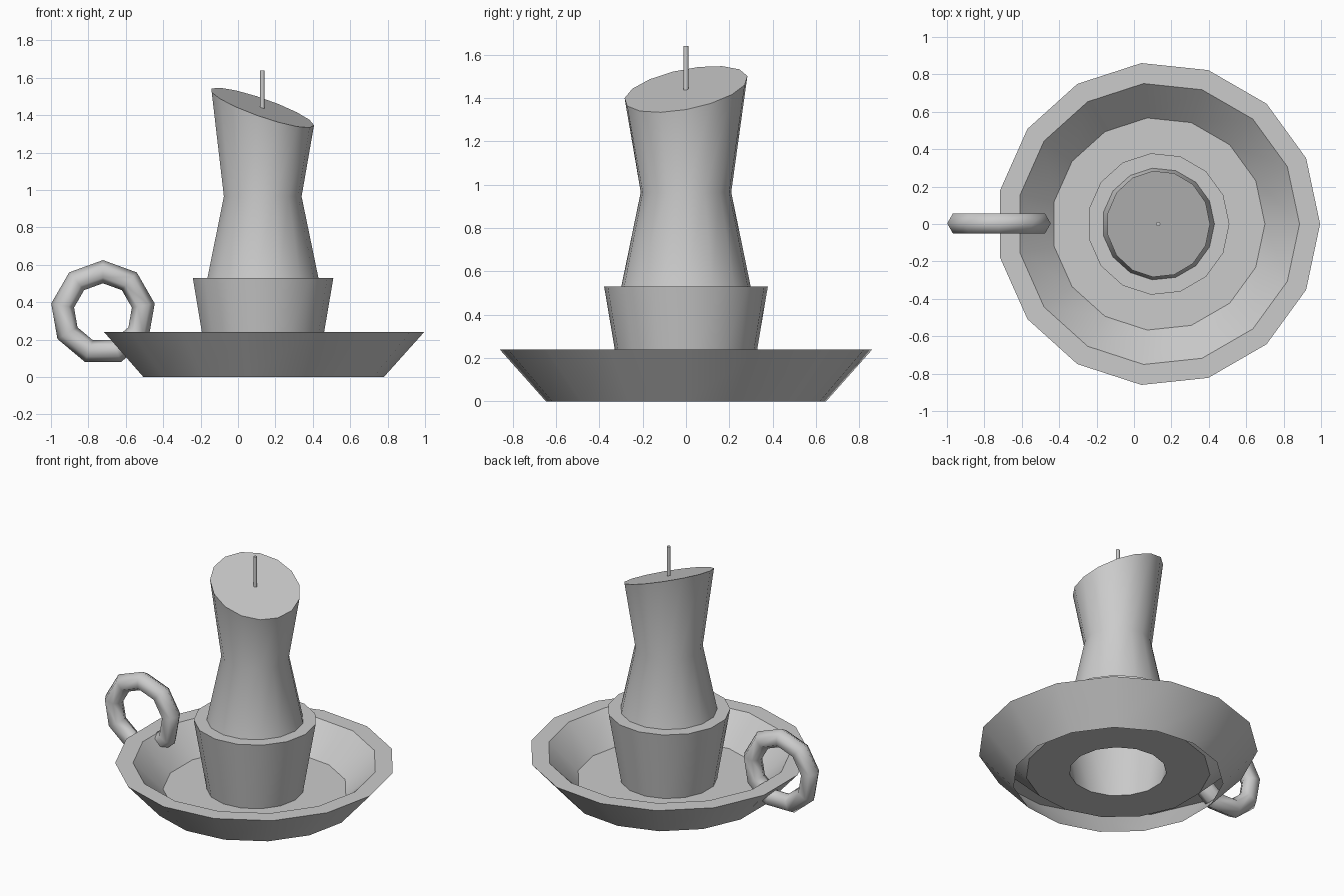
import bpy, math

if "Cube" in bpy.data.objects:
    bpy.data.objects.remove(bpy.data.objects["Cube"])

CX, SIDES = 0.13, 15


def lathe(name, profile, sides=SIDES, cap_top=False, tilt_top=None):
    """Sweep a (radius, z) profile around the vertical axis at x = CX."""
    verts, faces = [], []
    for k, (r, z) in enumerate(profile):
        for i in range(sides):
            a = 2 * math.pi * i / sides
            x, y = r * math.cos(a), r * math.sin(a)
            dz = 0
            if tilt_top and k == len(profile) - 1:
                x *= 0.97
                dz = tilt_top[0] * x + tilt_top[1] * y
            verts.append((CX + x, y, z + dz))
    for k in range(len(profile) - 1):
        for i in range(sides):
            j = (i + 1) % sides
            a, b = k * sides, (k + 1) * sides
            faces.append((a + i, a + j, b + j, b + i))
    if cap_top:
        faces.append(tuple(range((len(profile) - 1) * sides, len(profile) * sides)))
    mesh = bpy.data.meshes.new(name)
    mesh.from_pydata(verts, [], faces)
    obj = bpy.data.objects.new(name, mesh)
    bpy.context.collection.objects.link(obj)
    bpy.ops.object.select_all(action='DESELECT')
    obj.select_set(True)
    bpy.context.view_layer.objects.active = obj
    bpy.ops.object.shade_smooth_by_angle(angle=math.radians(35 if sides > 8 else 50))
    return obj


# dish with raised cup, open underneath
lathe("dish_and_cup", [(0.65, 0), (0.865, 0.24), (0.755, 0.24), (0.57, 0.06),
                       (0.30, 0.06), (0.38, 0.53), (0.30, 0.53)])

# waisted candle with slanted top
lathe("candle", [(0.30, 0.53), (0.21, 0.965), (0.285, 1.44)],
      cap_top=True, tilt_top=(-0.34, 0.18))

# wick
lathe("wick", [(0.012, 1.43), (0.012, 1.64)], sides=8, cap_top=True)

# ring handle
bpy.ops.mesh.primitive_torus_add(
    major_segments=9, minor_segments=6, major_radius=0.219, minor_radius=0.062,
    location=(-0.722, 0.003, 0.344), rotation=(math.pi / 2, -math.pi / 2, 0))
handle = bpy.context.object
handle.name = "ring_handle"
bpy.ops.object.shade_smooth()
